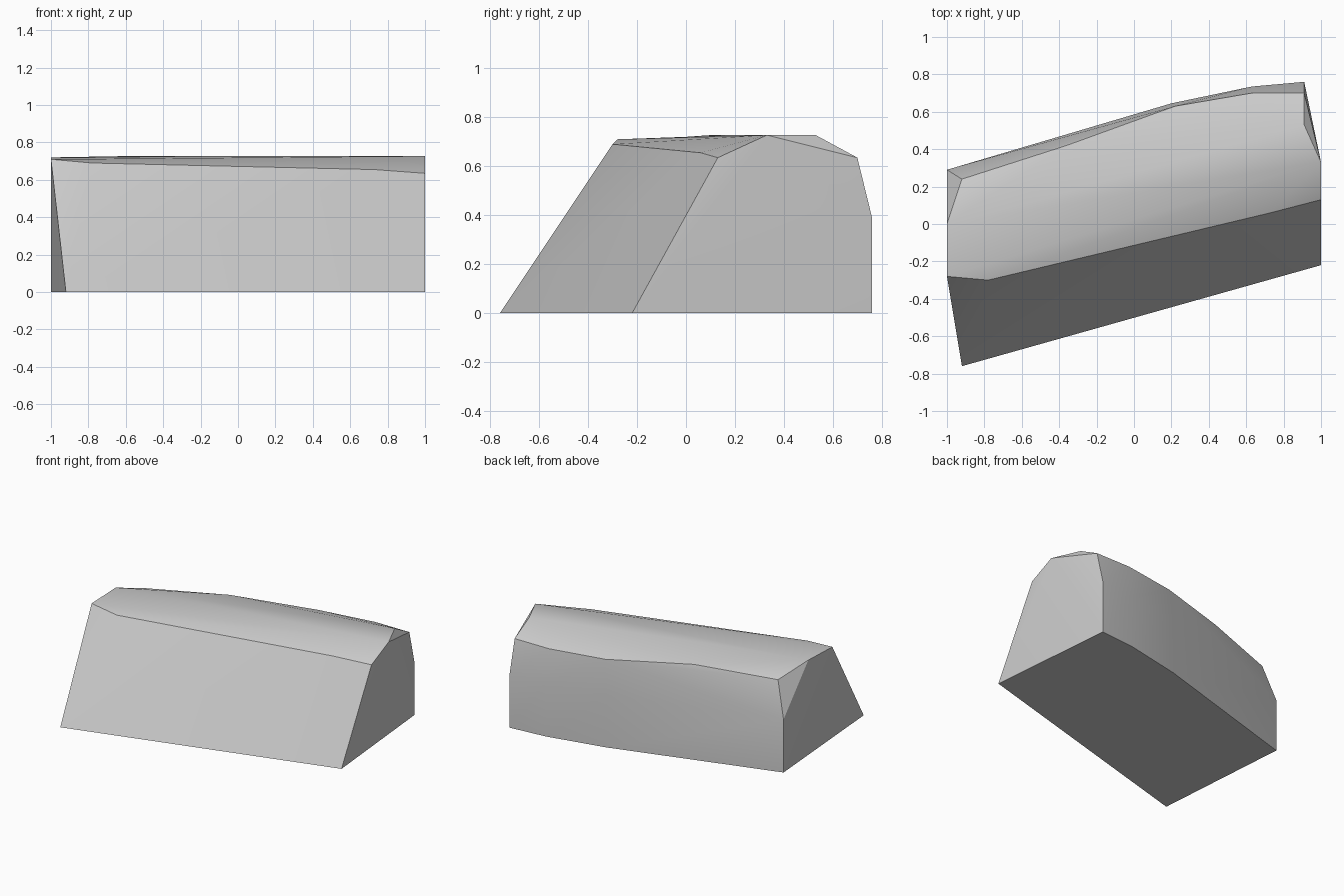
import bpy
import bmesh
import math

# Remove the default object only
default_cube = bpy.data.objects.get("Cube")
if default_cube:
    bpy.data.objects.remove(default_cube, do_unlink=True)


def flat_material(name, colour):
    material = bpy.data.materials.new(name)
    material.use_nodes = True
    material.diffuse_color = colour
    shader = material.node_tree.nodes["Principled BSDF"]
    shader.inputs["Base Color"].default_value = colour
    return material


def hull_object(name, points, material):
    """Wrap a convex skin around the outline points and shade it by angle."""
    mesh = bpy.data.meshes.new(name)
    bm = bmesh.new()
    for point in points:
        bm.verts.new(point)
    hull = bmesh.ops.convex_hull(bm, input=bm.verts)
    unused = [v for v in hull["geom_interior"] if isinstance(v, bmesh.types.BMVert)]
    bmesh.ops.delete(bm, geom=unused, context="VERTS")
    # Merge nearly coplanar triangles into clean flat faces
    bmesh.ops.dissolve_limit(bm, angle_limit=math.radians(1.5),
                             verts=bm.verts, edges=bm.edges)
    bmesh.ops.recalc_face_normals(bm, faces=bm.faces)
    bm.to_mesh(mesh)
    bm.free()
    mesh.materials.append(material)
    block = bpy.data.objects.new(name, mesh)
    bpy.context.collection.objects.link(block)
    bpy.ops.object.select_all(action="DESELECT")
    block.select_set(True)
    bpy.context.view_layer.objects.active = block
    bpy.ops.object.shade_smooth_by_angle(angle=math.radians(30))
    return block


# Foot and upper rim of the sloping front
front_foot = [(-.92, -.76, 0), (1, -.22, 0)]
front_rim = [(-1, -.28, .71), (-.78, -.3, .69), (.73, .06, .655), (1, .13, .635)]

# Crown along the top, and the rounded shoulder behind it
crown = [(-1, 0, .72), (-.6, .1, .727), (1, .33, .727), (.91, .53, .727)]
shoulder = [(-.92, .24, .645), (-.36, .42, .677), (.22, .63, .64),
            (.63, .7, .635), (.91, .7, .635)]

# Bowed vertical back wall, one plan curve used at two heights
back_plan = [(-1, .29), (-.4, .47), (.2, .645), (.63, .735), (.91, .76)]
back_wall = [(x, y, z) for z in (0, .39) for x, y in back_plan]

grey = flat_material("pale_grey", (.6, .6, .6, 1))
hull_object("stone_block", front_foot + front_rim + crown + shoulder + back_wall, grey)
